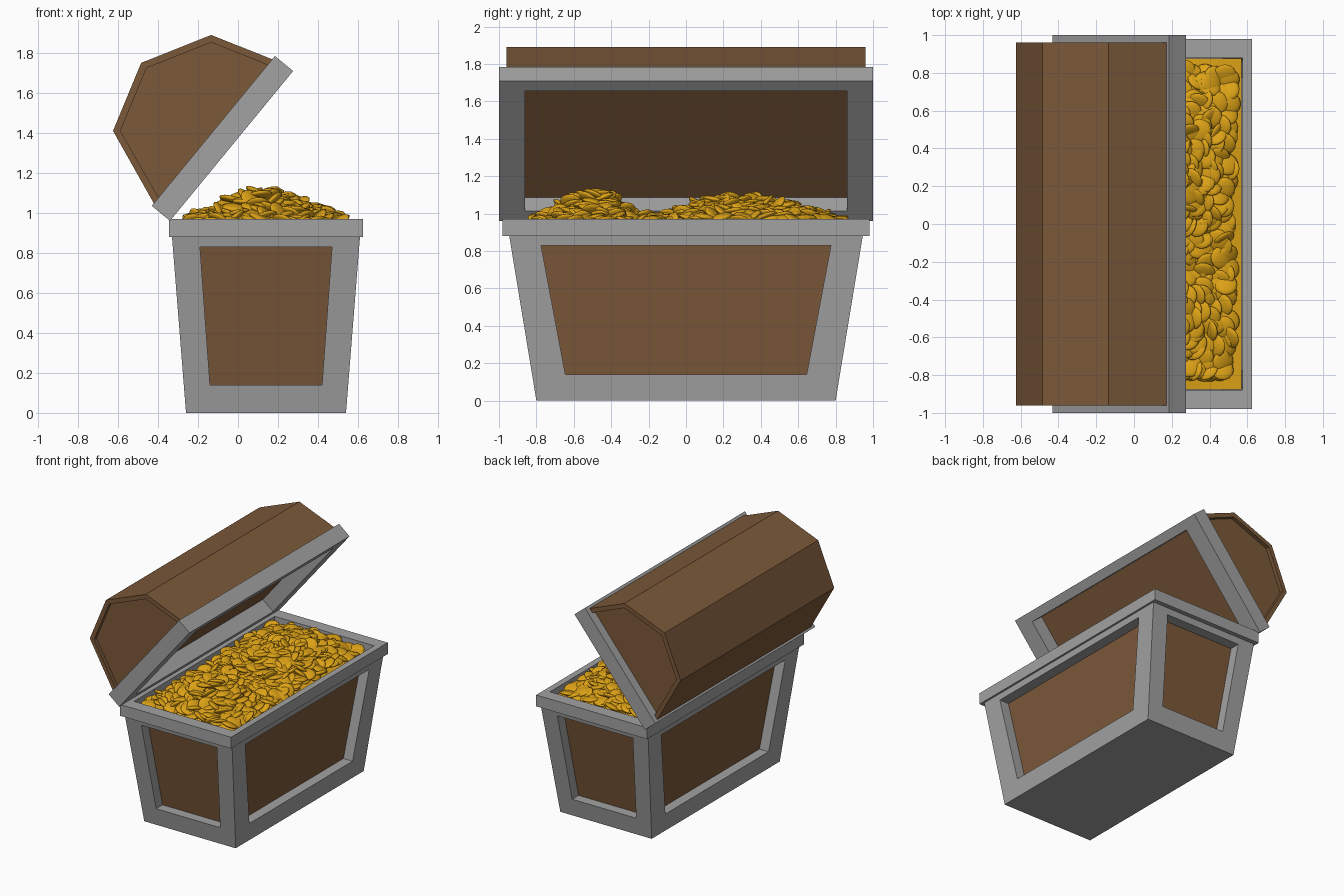
import bpy, bmesh, math, random
from mathutils import Matrix, Vector, Euler

if "Cube" in bpy.data.objects:
    bpy.data.objects.remove(bpy.data.objects["Cube"])
random.seed(7)


def material(name, rgb):
    m = bpy.data.materials.new(name)
    m.use_nodes = True
    m.diffuse_color = (*rgb, 1)
    m.node_tree.nodes["Principled BSDF"].inputs["Base Color"].default_value = (*rgb, 1)
    return m


IRON = material("grey iron", (0.36, 0.36, 0.36))
WOOD = material("brown wood", (0.2, 0.1, 0.042))
GOLD = material("gold", (0.72, 0.36, 0.008))


def finish(name, bm, *mats, matrix=Matrix(), recalc=True):
    if recalc:
        bmesh.ops.recalc_face_normals(bm, faces=bm.faces)
    mesh = bpy.data.meshes.new(name)
    bm.to_mesh(mesh)
    bm.free()
    for m in mats:
        mesh.materials.append(m)
    ob = bpy.data.objects.new(name, mesh)
    bpy.context.collection.objects.link(ob)
    ob.matrix_world = matrix
    return ob


def bridge(bm, a, b):
    """Quads between two closed loops of vertices."""
    n = len(a)
    return [bm.faces.new((a[i], a[(i + 1) % n], b[(i + 1) % n], b[i])) for i in range(n)]


def rect(bm, hx, hy, z):
    return [bm.verts.new((sx * hx, sy * hy, z)) for sx, sy in ((-1, -1), (1, -1), (1, 1), (-1, 1))]


def ring(name, outer, inner, z0, z1, matrix):
    """Rectangular band with a hole through it."""
    bm = bmesh.new()
    loops = [rect(bm, *outer, z0), rect(bm, *outer, z1), rect(bm, *inner, z1), rect(bm, *inner, z0)]
    for i in range(4):
        bridge(bm, loops[i], loops[(i + 1) % 4])
    return finish(name, bm, IRON, matrix=matrix)


# Chest body: tapered iron frame with a recessed wooden panel on each side
CENTRE = Matrix.Translation((0.14, 0, 0))
H, RECESS = 0.88, 0.08
LOW, HIGH = (0.40, 0.80), (0.47, 0.945)
PANEL_Z = (0.14, 0.83)
PANEL_W = ((0.28, 0.33), (0.645, 0.775))

bm = bmesh.new()
bottom, top = rect(bm, *LOW, 0), rect(bm, *HIGH, H)
bm.faces.new(bottom[::-1])
for k in range(4):
    j = (k + 1) % 4
    wide = k % 2                      # 0: short end, 1: long side
    out = Vector(((0, -1, 0), (1, 0, 0), (0, 1, 0), (-1, 0, 0))[k])
    along = Vector((-out.y, out.x, 0))
    depth = 1 - wide

    def corner(side, level, sink):
        z = PANEL_Z[level]
        d = LOW[depth] + (HIGH[depth] - LOW[depth]) * z / H - sink
        return bm.verts.new(along * side * PANEL_W[wide][level] + out * d + Vector((0, 0, z)))

    spots = ((-1, 0), (1, 0), (1, 1), (-1, 1))
    edge = [corner(s, l, 0) for s, l in spots]
    back = [corner(s, l, RECESS) for s, l in spots]
    bridge(bm, [bottom[k], bottom[j], top[j], top[k]], edge)
    bridge(bm, edge, back)
    bm.faces.new(back).material_index = 1
finish("chest_body", bm, IRON, WOOD, matrix=CENTRE, recalc=False)

ring("body_rim", (0.485, 0.98), (0.435, 0.88), H, 0.97, CENTRE)
ring("inner_lip", (0.465, 0.925), (0.435, 0.88), 0.84, H, CENTRE)

# Open lid, hinged along the -x edge of the rim
TILT = Matrix.Translation((-0.34, 0, 0.96)) @ Matrix.Rotation(math.radians(-50.6), 4, 'Y')
ring("lid_frame", (0.485, 1.0), (0.415, 0.86), 0, 0.118, TILT @ Matrix.Translation((0.485, 0, 0)))

ARCH = [(0.015, 0.115), (0.167, 0.506), (0.519, 0.613), (0.849, 0.431), (0.95, 0.115)]
MID = Vector((0.49, 0.115))
INNER = []
for p in ARCH:
    v = Vector(p) - MID
    v *= 1 - 0.037 / v.length
    INNER.append((MID.x + v.x, MID.y + v.y))


def arch(bm, pts, y):
    return [bm.verts.new((x, y, z)) for x, z in pts]


# Wooden lid vault
bm = bmesh.new()
loops = [arch(bm, ARCH, -0.96), arch(bm, ARCH, 0.96), arch(bm, INNER, 0.96), arch(bm, INNER, -0.96)]
for i in range(4):
    bridge(bm, loops[i], loops[(i + 1) % 4])
finish("lid_vault", bm, WOOD, matrix=TILT)

# Recessed lid end boards
for side, name in ((-1, "lid_front_end"), (1, "lid_back_end")):
    bm = bmesh.new()
    a, b = arch(bm, INNER, side * 0.93), arch(bm, INNER, side * 0.90)
    bridge(bm, a, b)
    bm.faces.new(a)
    bm.faces.new(b)
    finish(name, bm, WOOD, matrix=TILT)


# Treasure heap: two mounds
def heap(x, y):
    def mound(cx, cy, sx, sy, amp):
        return amp * math.exp(-((x - cx) / sx) ** 2 - ((y - cy) / sy) ** 2)
    return (0.93 + mound(0.1, -0.5, 0.22, 0.2, 0.16) + mound(0.16, 0.12, 0.28, 0.2, 0.09)
            + mound(0.16, 0.45, 0.28, 0.28, 0.11))


bm = bmesh.new()
bmesh.ops.create_grid(bm, x_segments=16, y_segments=32, size=1)
for v in bm.verts:
    x, y = 0.14 + v.co.x * 0.43, v.co.y * 0.875
    v.co = (x, y, heap(x, y) - 0.015)
bed = finish("gold_bed", bm, GOLD)

# Coins: flattened rounds scattered over the heap
bm = bmesh.new()
bmesh.ops.create_uvsphere(bm, u_segments=14, v_segments=8, radius=1)
for v in bm.verts:
    v.co = (v.co.x * 0.062, v.co.y * 0.062, v.co.z * 0.018)
for f in bm.faces:
    f.smooth = True
first = finish("coin", bm, GOLD)
COLS, ROWS = 14, 38
for i in range(COLS):
    for j in range(ROWS):
        x = 0.14 + 0.365 * (2 * (i + random.random()) / COLS - 1)
        y = 0.815 * (2 * (j + random.random()) / ROWS - 1)
        turn = Euler((random.gauss(0, 0.35), random.gauss(0, 0.35), random.random() * 6))
        coin = first if i + j == 0 else bpy.data.objects.new("coin", first.data)
        if coin is not first:
            bpy.context.collection.objects.link(coin)
        spot = Matrix.Translation((x, y, heap(x, y) + random.uniform(0, 0.025)))
        coin.matrix_world = spot @ turn.to_matrix().to_4x4()
